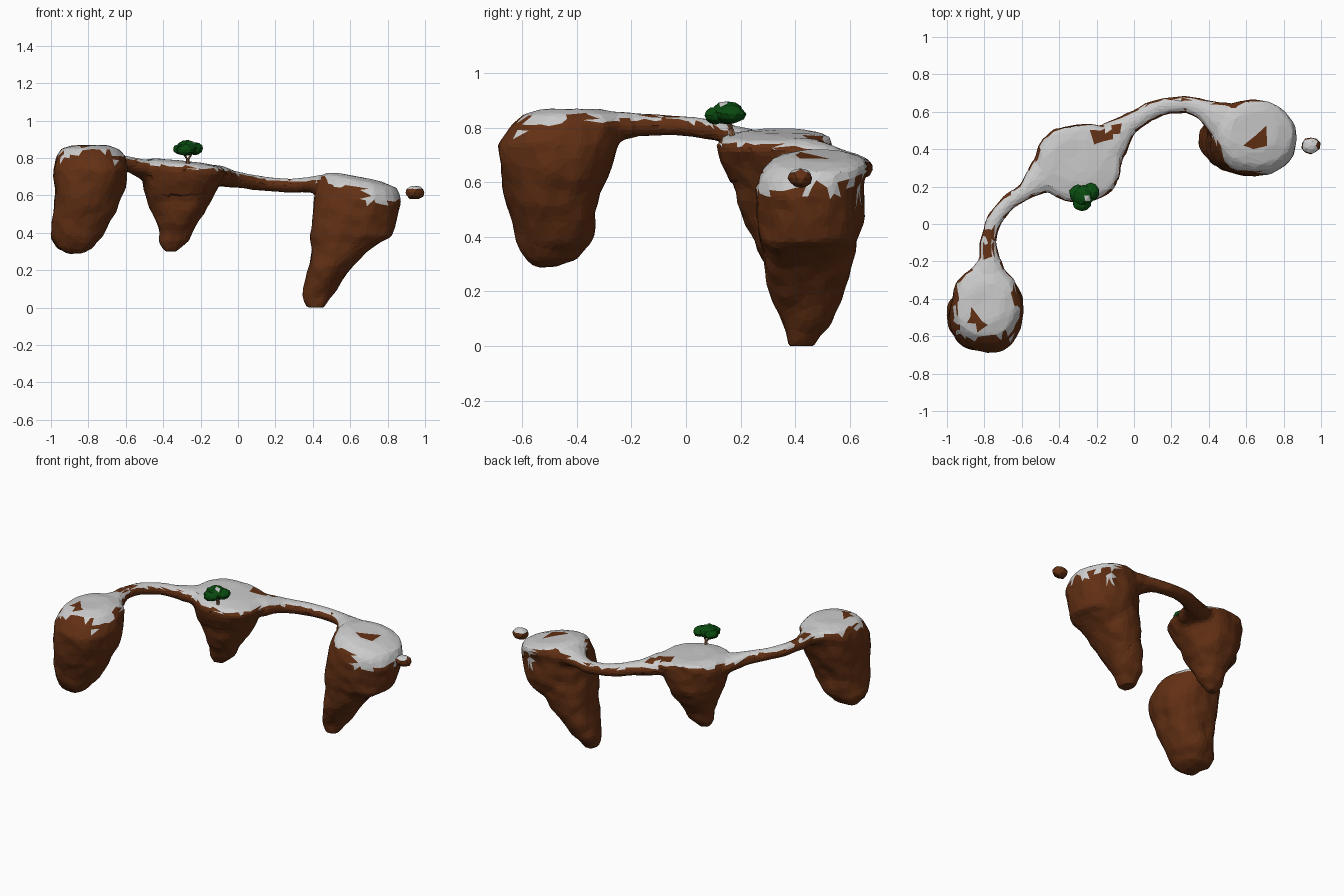
import bpy, bmesh, math, random
from mathutils import Vector, noise

random.seed(4)


def mat(name, col):
    m = bpy.data.materials.new(name)
    m.diffuse_color = (*col, 1)
    return m


ROCK = mat("rock_brown", (0.125, 0.030, 0.007))
SNOW = mat("snow", (0.6, 0.6, 0.6))
LEAF = mat("leaf_green", (0.003, 0.07, 0.005))
BARK = mat("bark", (0.26, 0.11, 0.05))


def loft(bm, rings):
    vs = [[bm.verts.new(p) for p in r] for r in rings]
    n = len(vs[0])
    for a, b in zip(vs, vs[1:]):
        for i in range(n):
            bm.faces.new((a[i], a[(i + 1) % n], b[(i + 1) % n], b[i]))
    bm.faces.new(vs[0][::-1])
    bm.faces.new(vs[-1])


def island(bm, levels, slope=0.0, power=0.88, n=20):
    """levels: (z, x0, x1, y0, y1) from the bottom up; slope tilts the upper part along x"""
    rings = []
    for z, x0, x1, y0, y1 in levels:
        t = min(1, max(0, (z - 0.5) / 0.15))
        ring = []
        for i in range(n):
            a = 2 * math.pi * i / n
            c, s = math.cos(a), math.sin(a)
            c, s = (math.copysign(abs(v) ** power, v) for v in (c, s))
            dx = c * (x1 - x0) / 2
            ring.append(((x0 + x1) / 2 + dx, (y0 + y1) / 2 + s * (y1 - y0) / 2, z + slope * dx * t))
        rings.append(ring)
    loft(bm, rings)


def sweep(bm, path, n=10):
    """path: (x, y, z, half width, half thickness); cross-section stays upright"""
    rings = []
    for k, (x, y, z, w, h) in enumerate(path):
        a, b = path[max(k - 1, 0)], path[min(k + 1, len(path) - 1)]
        side = Vector((b[1] - a[1], a[0] - b[0], 0)).normalized()
        rings.append([Vector((x, y, z)) + side * (w * math.cos(2 * math.pi * i / n))
                      + Vector((0, 0, h * math.sin(2 * math.pi * i / n))) for i in range(n)])
    loft(bm, rings)


def finish(bm, name, mats):
    bmesh.ops.recalc_face_normals(bm, faces=bm.faces)
    me = bpy.data.meshes.new(name)
    bm.to_mesh(me)
    bm.free()
    for m in mats:
        me.materials.append(m)
    ob = bpy.data.objects.new(name, me)
    bpy.context.collection.objects.link(ob)
    return ob


# three hanging islands
bm = bmesh.new()
island(bm, [(0.29, -0.93, -0.83, -0.55, -0.46), (0.32, -0.975, -0.78, -0.58, -0.39),
            (0.38, -1.0, -0.73, -0.615, -0.355), (0.50, -0.99, -0.66, -0.655, -0.33),
            (0.62, -0.985, -0.61, -0.68, -0.28), (0.74, -0.98, -0.59, -0.69, -0.24),
            (0.81, -0.97, -0.60, -0.645, -0.22), (0.85, -0.95, -0.64, -0.60, -0.24),
            (0.868, -0.89, -0.70, -0.53, -0.32)])
island(bm, [(0.30, -0.39, -0.33, 0.28, 0.34), (0.35, -0.42, -0.27, 0.25, 0.39),
            (0.42, -0.425, -0.23, 0.23, 0.43), (0.50, -0.455, -0.18, 0.20, 0.475),
            (0.60, -0.50, -0.13, 0.155, 0.515), (0.68, -0.515, -0.09, 0.125, 0.535),
            (0.74, -0.52, -0.06, 0.11, 0.54), (0.77, -0.50, -0.08, 0.14, 0.53),
            (0.785, -0.44, -0.18, 0.22, 0.46)], slope=-0.1, power=0.9)
island(bm, [(-0.01, 0.375, 0.455, 0.38, 0.46), (0.03, 0.36, 0.48, 0.365, 0.485),
            (0.09, 0.345, 0.525, 0.345, 0.53),
            (0.20, 0.365, 0.60, 0.305, 0.59), (0.30, 0.385, 0.69, 0.28, 0.615),
            (0.38, 0.385, 0.82, 0.26, 0.63), (0.46, 0.39, 0.845, 0.25, 0.645),
            (0.57, 0.405, 0.87, 0.25, 0.66), (0.64, 0.425, 0.87, 0.275, 0.675),
            (0.68, 0.46, 0.85, 0.315, 0.66), (0.70, 0.52, 0.77, 0.39, 0.60)],
       slope=-0.2, power=0.93)

# curved land bridges
sweep(bm, [(-0.79, -0.38, 0.80, 0.14, 0.05), (-0.78, -0.27, 0.805, 0.11, 0.055),
           (-0.775, -0.19, 0.81, 0.06, 0.045), (-0.785, -0.10, 0.81, 0.046, 0.04),
           (-0.75, 0.02, 0.803, 0.046, 0.04), (-0.68, 0.11, 0.79, 0.046, 0.04),
           (-0.58, 0.18, 0.765, 0.055, 0.045), (-0.50, 0.25, 0.735, 0.10, 0.06),
           (-0.40, 0.31, 0.72, 0.14, 0.06)])
sweep(bm, [(-0.22, 0.36, 0.71, 0.14, 0.06), (-0.11, 0.45, 0.705, 0.10, 0.06),
           (-0.03, 0.53, 0.69, 0.06, 0.045), (0.08, 0.60, 0.672, 0.05, 0.04),
           (0.18, 0.635, 0.658, 0.048, 0.04), (0.28, 0.64, 0.65, 0.05, 0.04),
           (0.37, 0.61, 0.655, 0.06, 0.045), (0.45, 0.57, 0.65, 0.10, 0.065),
           (0.54, 0.52, 0.65, 0.12, 0.06)])
land = finish(bm, "floating_land", [ROCK, SNOW])


def bake(ob):
    dg = bpy.context.evaluated_depsgraph_get()
    me = bpy.data.meshes.new_from_object(ob.evaluated_get(dg))
    ob.modifiers.clear()
    ob.data = me
    return me


# fuse into one skin, then reduce to irregular flat facets
land.modifiers.new("fuse", 'REMESH').voxel_size = 0.016
sm = land.modifiers.new("soften", 'SMOOTH')
sm.factor, sm.iterations = 0.5, 5
me = bake(land)
for v, nrm in [(v, v.normal.copy()) for v in me.vertices]:
    side = 1 - max(0, nrm.z) * 0.8
    thin = v.co.z > 0.6 and (-0.03 < v.co.x < 0.38 or -0.2 < v.co.y < 0.18)
    d = 0.018 * noise.noise(v.co * 6) + 0.008 * noise.noise(v.co * 14 + Vector((5, 2, 9)))
    v.co += nrm * d * side * (0.4 if thin else 1)
    v.co.z = max(v.co.z, 0)
land.modifiers.new("facet", 'DECIMATE').ratio = 0.17
me = bake(land)
me.materials.clear()
for m in (ROCK, SNOW):
    me.materials.append(m)

# snow on upward faces, running down the right end, with bare rock patches
BARE = [(0.65, 0.47, 0.055), (-0.84, -0.52, 0.04), (-0.17, 0.46, 0.045), (-0.18, 0.35, 0.025),
        (-0.78, -0.13, 0.035), (-0.77, -0.05, 0.03), (-0.95, -0.40, 0.035), (-0.10, 0.50, 0.03)]
for p in me.polygons:
    p.use_smooth = False
    c, wob = p.center, noise.noise(p.center * 16)
    snowy = p.normal.z > 0.6 + 0.4 * wob and c.z > 0.55 and c.y > -0.61
    snowy |= c.x > 0.68 and c.z > 0.56 + 0.12 * wob and p.normal.z > -0.3
    bare = any(math.hypot(c.x - x, c.y - y) < r and p.normal.z > 0.2 for x, y, r in BARE)
    p.material_index = int(snowy and not bare)


def lump(name, center, size, subdiv, jitter, mats, snow_test):
    bm = bmesh.new()
    bmesh.ops.create_icosphere(bm, subdivisions=subdiv, radius=1)
    for v in bm.verts:
        v.co *= 1 + random.uniform(-jitter, jitter)
        v.co = Vector(center) + Vector(a * b for a, b in zip(v.co, size))
    bm.normal_update()
    for f in bm.faces:
        f.material_index = int(snow_test(f))
    return finish(bm, name, mats)


# small drifting rock
lump("drifting_rock", (0.945, 0.42, 0.615), (0.051, 0.045, 0.037), 2, 0.08, [ROCK, SNOW],
     lambda f: f.normal.z > 0.55 and f.calc_center_median().x < 0.97)

# tree: forked trunk and faceted crown
bm = bmesh.new()
limbs = [((-0.27, 0.172, 0.745), (-0.268, 0.168, 0.795), 0.014, 0.009),
         ((-0.268, 0.168, 0.79), (-0.30, 0.14, 0.835), 0.007, 0.005),
         ((-0.268, 0.168, 0.79), (-0.24, 0.16, 0.835), 0.007, 0.005)]
for a, b, r0, r1 in limbs:
    loft(bm, [[Vector(p) + Vector((r * math.cos(i * math.pi / 3), r * math.sin(i * math.pi / 3), 0))
               for i in range(6)] for p, r in ((a, r0), (b, r1))])
finish(bm, "tree_trunk", [BARK])
for i, (c, s) in enumerate([((-0.268, 0.152, 0.855), (0.058, 0.058, 0.042)),
                            ((-0.300, 0.160, 0.847), (0.046, 0.052, 0.032)),
                            ((-0.230, 0.170, 0.850), (0.042, 0.050, 0.034)),
                            ((-0.280, 0.110, 0.845), (0.050, 0.042, 0.032))]):
    lump(f"tree_crown_{i + 1}", c, s, 2, 0.07, [LEAF, SNOW],
         lambda f: i == 0 and f.normal.z > 0.7 and -0.262 < f.calc_center_median().x < -0.235
         and f.calc_center_median().y < 0.15)
